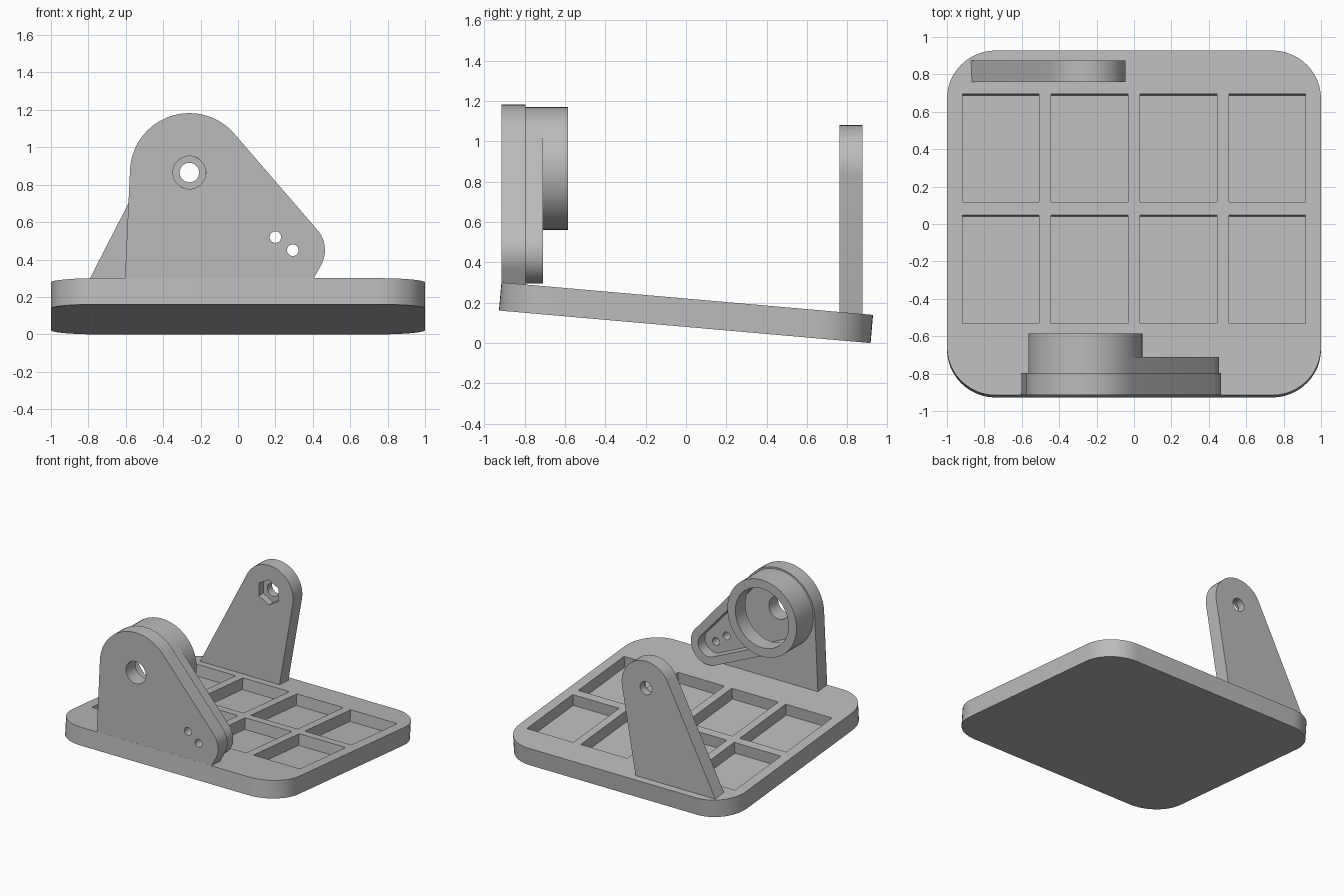
import bpy, bmesh
from math import sin, cos, pi, radians
from mathutils import Vector
from mathutils.geometry import convex_hull_2d

if "Cube" in bpy.data.objects:
    bpy.data.objects.remove(bpy.data.objects["Cube"], do_unlink=True)

grey = bpy.data.materials.new("plain_grey")
grey.use_nodes = True
grey.diffuse_color = (0.5, 0.5, 0.5, 1)
grey.node_tree.nodes["Principled BSDF"].inputs["Base Color"].default_value = (0.5, 0.5, 0.5, 1)


def circle(c, r, n=48, turn=0.0):
    return [(c[0] + r * cos(2 * pi * i / n + turn), c[1] + r * sin(2 * pi * i / n + turn))
            for i in range(n)]


def prism(name, points, lo, hi, axis="Y"):
    """Convex outline around the points, extruded from lo to hi along Y or Z."""
    outline = [points[i] for i in convex_hull_2d([Vector(p) for p in points])]

    def place(p, d):
        return (p[0], d, p[1]) if axis == "Y" else (p[0], p[1], d)

    bm = bmesh.new()
    face = bm.faces.new([bm.verts.new(place(p, lo)) for p in outline])
    out = bmesh.ops.extrude_face_region(bm, geom=[face])
    top = [g for g in out["geom"] if isinstance(g, bmesh.types.BMVert)]
    step = (0, hi - lo, 0) if axis == "Y" else (0, 0, hi - lo)
    bmesh.ops.translate(bm, verts=top, vec=step)
    bmesh.ops.recalc_face_normals(bm, faces=bm.faces[:])
    mesh = bpy.data.meshes.new(name)
    bm.to_mesh(mesh)
    bm.free()
    mesh.materials.append(grey)
    obj = bpy.data.objects.new(name, mesh)
    bpy.context.collection.objects.link(obj)
    return obj


def cut(obj, cutters):
    """Subtract the cutters from the part, then discard them."""
    for c in cutters:
        c.hide_render = True
        mod = obj.modifiers.new("cut", "BOOLEAN")
        mod.operation, mod.solver, mod.object = "DIFFERENCE", "EXACT", c
    bpy.context.view_layer.update()
    graph = bpy.context.evaluated_depsgraph_get()
    mesh = bpy.data.meshes.new_from_object(obj.evaluated_get(graph))
    obj.modifiers.clear()
    obj.data = mesh
    for c in cutters:
        bpy.data.objects.remove(c, do_unlink=True)


# Tilted base tray with rounded corners and eight pockets
corners = []
for x in (-0.74, 0.74):
    for y in (-0.665, 0.665):
        corners += circle((x, y), 0.26)
base = prism("base_tray", corners, -0.07, 0.07, "Z")
pockets = []
for col in range(4):
    for cy in (-0.249, 0.401):
        cx = -0.7125 + col * 0.475
        box = [(cx + sx * 0.205, cy + sy * 0.29) for sx in (-1, 1) for sy in (-1, 1)]
        pockets.append(prism("pocket", box, -0.02, 0.2, "Z"))
cut(base, pockets)
base.rotation_euler.x = radians(-5)
base.location.z = 0.15

# Shared axis of both brackets, and the end of the front arm
axle = (-0.26, 0.865)
arm_end = (0.30, 0.45)
screws = [(0.2, 0.52), (0.293, 0.45)]

# Front bracket plate with axle hole and two screw holes
plate = prism("front_plate",
              circle(axle, 0.318) + circle(arm_end, 0.165) + [(-0.608, 0.22), (0.36, 0.22)],
              -0.915, -0.797)
cut(plate, [prism("axle_hole", circle(axle, 0.088), -1, -0.7)] +
    [prism("screw_hole", circle(s, 0.031, 24), -1, -0.7) for s in screws])

# Hollow arm housing behind the plate
arm = prism("arm_housing", circle(axle, 0.305) + circle(arm_end, 0.155), -0.797, -0.71)
cut(arm, [prism("arm_cavity", circle(axle, 0.235) + circle(arm_end, 0.09), -0.9, -0.6)])

# Round collar on the housing
collar = prism("round_collar", circle(axle, 0.305), -0.71, -0.585)
cut(collar, [prism("collar_bore", circle(axle, 0.235), -0.8, -0.5)])

# Rear bracket with through hole and hexagonal nut recess
rear = prism("rear_bracket", circle(axle, 0.215) + [(-0.876, 0.135), (-0.17, 0.135)], 0.76, 0.875)
cut(rear, [prism("bolt_hole", circle(axle, 0.052, 32), 0.7, 1),
           prism("nut_recess", circle(axle, 0.1, 6, pi / 2), 0.7, 0.815)])

# Smooth curved walls, keep edges sharp
bpy.ops.object.select_all(action="DESELECT")
for part in (base, plate, arm, collar, rear):
    part.select_set(True)
bpy.context.view_layer.objects.active = base
bpy.ops.object.shade_smooth_by_angle(angle=radians(30))
